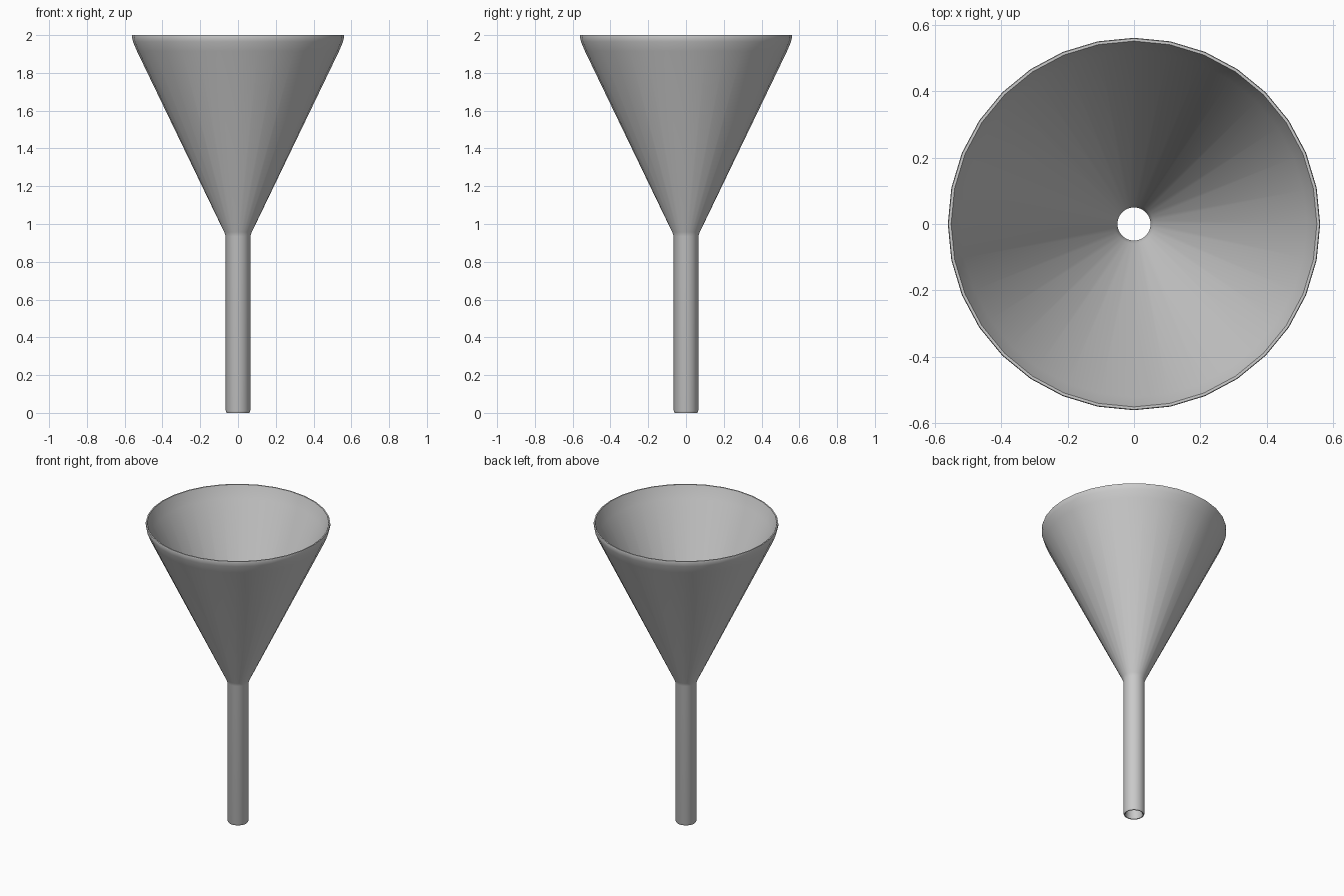
import bpy, bmesh, math

if "Cube" in bpy.data.objects:
    bpy.data.objects.remove(bpy.data.objects["Cube"])

SIDES = 32

# Closed wall section (radius, height): outside going up, over the rim, inside going down
section = [
    (0.060, 0.0), (0.065, 0.012), (0.065, 0.935), (0.073, 0.957),
    (0.535, 1.915), (0.556, 1.965), (0.562, 1.992), (0.560, 2.0),
    (0.552, 2.0), (0.547, 1.985), (0.522, 1.920),
    (0.059, 0.962), (0.050, 0.938), (0.050, 0.012), (0.054, 0.0),
]

# Funnel: section revolved around z
bm = bmesh.new()
rings = []
for r, z in section:
    rings.append([bm.verts.new((r * math.cos(2 * math.pi * i / SIDES),
                                r * math.sin(2 * math.pi * i / SIDES), z))
                  for i in range(SIDES)])
for k, low in enumerate(rings):
    high = rings[(k + 1) % len(rings)]
    for i in range(SIDES):
        j = (i + 1) % SIDES
        bm.faces.new((low[i], low[j], high[j], high[i]))
bmesh.ops.recalc_face_normals(bm, faces=bm.faces)

mesh = bpy.data.meshes.new("funnel")
bm.to_mesh(mesh)
bm.free()
funnel = bpy.data.objects.new("funnel", mesh)
bpy.context.collection.objects.link(funnel)

# Smooth walls, crisp ends
bpy.context.view_layer.objects.active = funnel
funnel.select_set(True)
bpy.ops.object.shade_smooth_by_angle(angle=math.radians(60))
